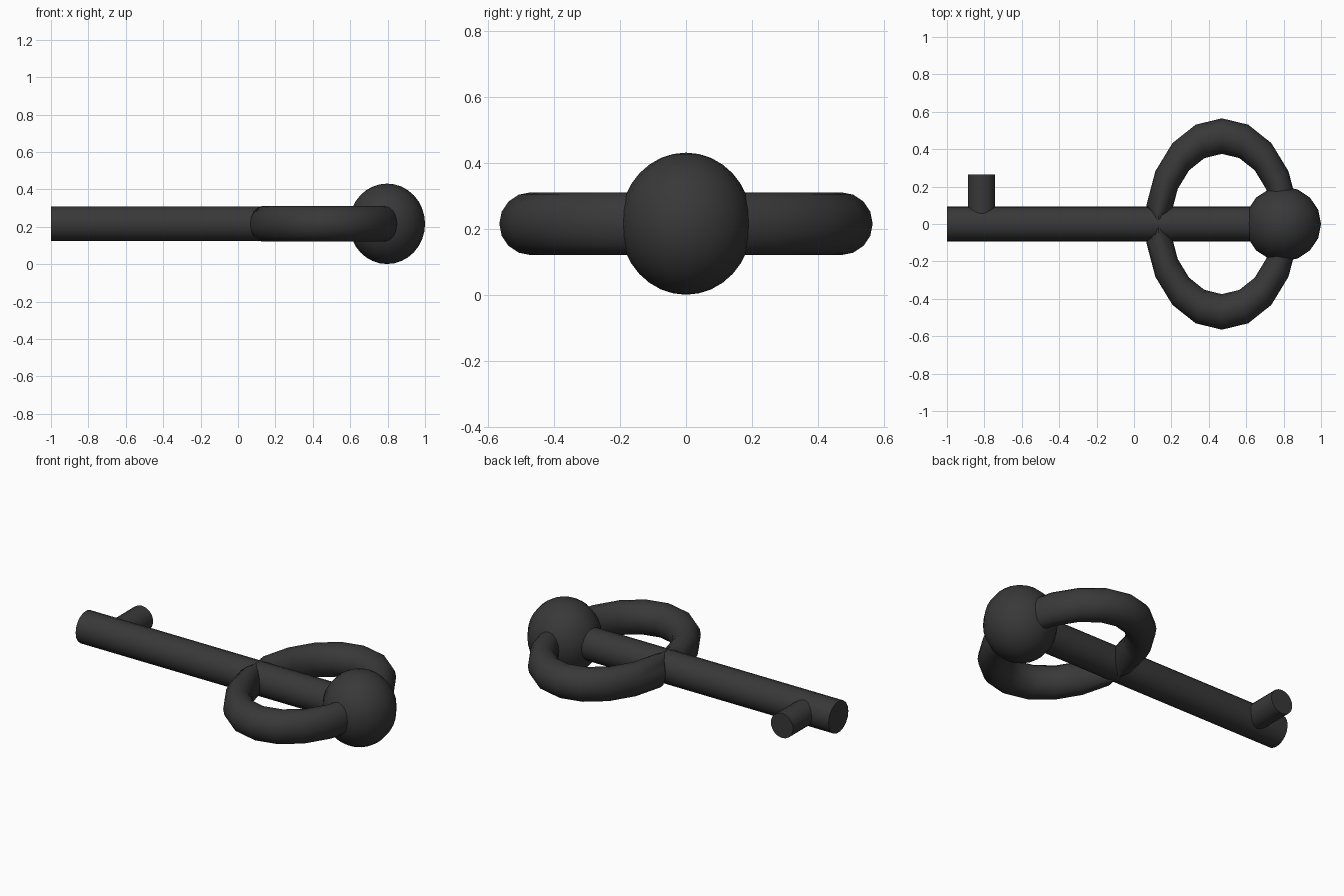
import bpy, bmesh, math
from mathutils import Matrix

if "Cube" in bpy.data.objects:
    bpy.data.objects.remove(bpy.data.objects["Cube"])

MID_Z = 0.216
dark = bpy.data.materials.new("dark_metal")
dark.diffuse_color = (0.04, 0.04, 0.04, 1)
dark.use_nodes = True
dark.node_tree.nodes["Principled BSDF"].inputs["Base Color"].default_value = dark.diffuse_color


def finish(name, bm, matrix, angle=40):
    bm.transform(matrix)
    bmesh.ops.recalc_face_normals(bm, faces=bm.faces)
    mesh = bpy.data.meshes.new(name)
    bm.to_mesh(mesh)
    bm.free()
    obj = bpy.data.objects.new(name, mesh)
    bpy.context.collection.objects.link(obj)
    mesh.materials.append(dark)
    bpy.ops.object.select_all(action='DESELECT')
    bpy.context.view_layer.objects.active = obj
    obj.select_set(True)
    bpy.ops.object.shade_smooth_by_angle(angle=math.radians(angle))
    return obj


def rod(name, radius, length, axis, centre):
    bm = bmesh.new()
    bmesh.ops.create_cone(bm, cap_ends=True, segments=18, radius1=radius,
                          radius2=radius, depth=length)
    turn = Matrix.Rotation(math.pi / 2, 4, axis)
    return finish(name, bm, Matrix.Translation(centre) @ turn)


# Long shaft and the small bit near its tip
rod("shaft", 0.093, 1.75, 'Y', (-0.125, 0, MID_Z))
rod("bit", 0.073, 0.265, 'X', (-0.815, 0.1325, MID_Z))

# Ball at the handle end
bm = bmesh.new()
bmesh.ops.create_uvsphere(bm, u_segments=16, v_segments=16, radius=1)
finish("ball", bm, Matrix.Translation((0.797, 0, MID_Z)) @ Matrix.Diagonal((0.203, 0.2, 0.215, 1)))

# Oval bow: a squashed torus pinched flat where its ends meet on the shaft
bm = bmesh.new()
SIDES = 16
angles = [math.radians(a) for a in range(-170, 171, 20)]
angles = [-math.pi] + angles
rings = []
for i, a in enumerate(angles):
    width = 0.0 if i == 0 else 0.095
    ring = []
    for k in range(SIDES):
        t = math.tau * k / SIDES
        r = 0.47 + width * math.cos(t)
        ring.append(bm.verts.new((r * math.cos(a), r * math.sin(a), 0.095 * math.sin(t))))
    rings.append(ring)
for ra, rb in zip(rings, rings[1:] + rings[:1]):
    for k in range(SIDES):
        n = (k + 1) % SIDES
        bm.faces.new((ra[k], rb[k], rb[n], ra[n]))
finish("bow", bm, Matrix.Translation((0.47, 0, MID_Z)) @ Matrix.Diagonal((0.727, 1, 1, 1)))
